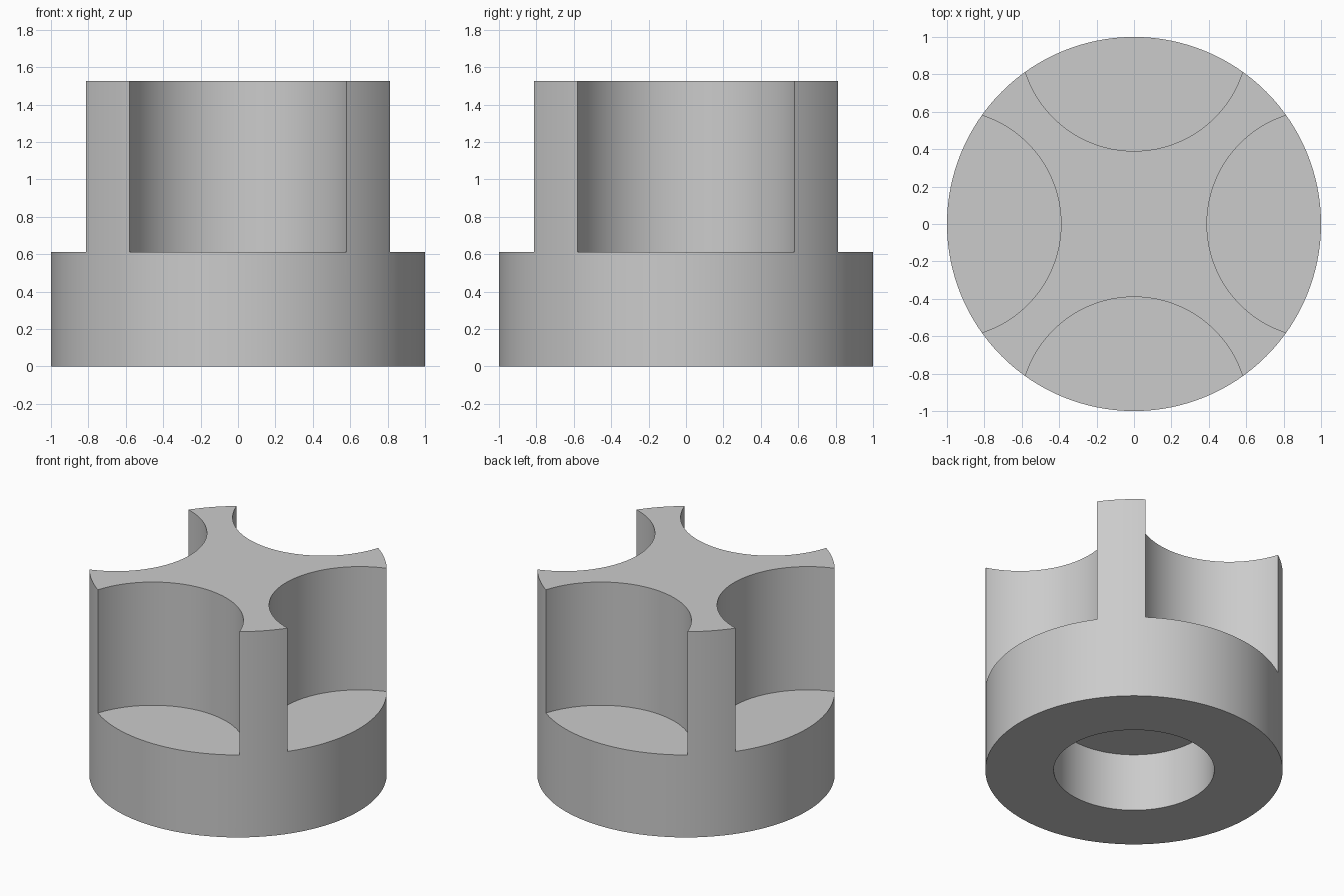
import bpy, math

if "Cube" in bpy.data.objects:
    bpy.data.objects.remove(bpy.data.objects["Cube"])

grey = bpy.data.materials.new("grey")
grey.diffuse_color = (0.6, 0.6, 0.6, 1)
grey.use_nodes = True
grey.node_tree.nodes["Principled BSDF"].inputs["Base Color"].default_value = grey.diffuse_color


def cylinder(name, radius, z0, z1, x=0, y=0, sides=128):
    bpy.ops.mesh.primitive_cylinder_add(vertices=sides, radius=radius, depth=z1 - z0,
                                        location=(x, y, (z0 + z1) / 2))
    obj = bpy.context.object
    obj.name = name
    obj.data.materials.append(grey)
    return obj


# Solid round knob
knob = cylinder("knob", 1.0, 0, 1.527)

# Blind bore underneath, then four finger scallops around the grip
cutters = [cylinder("bore_cutter", 0.54, -0.2, 0.43)]
for i in range(4):
    a = i * math.pi / 2
    cutters.append(cylinder("scallop_cutter", 0.61, 0.612, 1.8, math.cos(a), math.sin(a)))

for c in cutters:
    mod = knob.modifiers.new(c.name, 'BOOLEAN')
    mod.operation = 'DIFFERENCE'
    mod.solver = 'EXACT'
    mod.object = c
    bpy.context.view_layer.objects.active = knob
    bpy.ops.object.modifier_apply(modifier=mod.name)
for c in cutters:
    bpy.data.objects.remove(c)

# Smooth curved walls, crisp edges
bpy.ops.object.select_all(action='DESELECT')
knob.select_set(True)
bpy.context.view_layer.objects.active = knob
bpy.ops.object.shade_smooth_by_angle(angle=math.radians(30))
